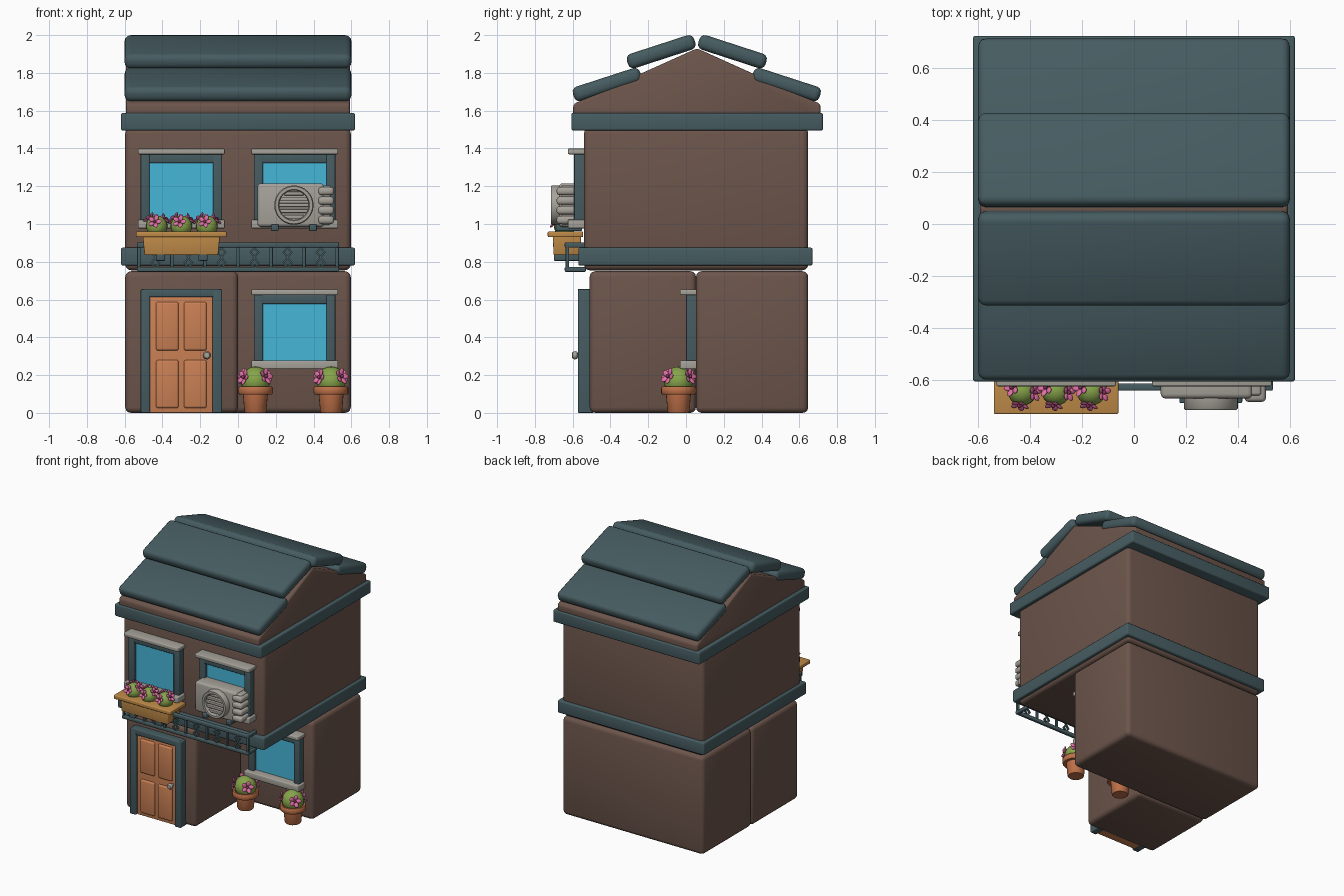
import bpy, bmesh, math
from mathutils import Vector, Matrix

if "Cube" in bpy.data.objects:
    bpy.data.objects.remove(bpy.data.objects["Cube"])


def mat(name, rgb):
    m = bpy.data.materials.new(name)
    lin = [(c / 255 / 12.92 if c < 10 else ((c / 255 + 0.055) / 1.055) ** 2.4) for c in rgb]
    m.diffuse_color = (*lin, 1)
    m.use_nodes = True
    m.node_tree.nodes["Principled BSDF"].inputs["Base Color"].default_value = m.diffuse_color
    return m


BROWN = mat("brown wall", (108, 85, 75))
TEAL = mat("dark slate trim", (70, 92, 97))
GREY = mat("warm grey", (166, 162, 154))
BLUE = mat("window blue", (70, 182, 216))
DOOR = mat("door orange", (202, 128, 84))
CLAY = mat("terracotta", (190, 112, 72))
WOOD = mat("planter wood", (190, 138, 72))
GREEN = mat("leaf green", (134, 164, 74))
PINK = mat("petal pink", (226, 112, 166))
MAGENTA = mat("flower centre", (150, 50, 95))


def finish(name, bm, material):
    me = bpy.data.meshes.new(name)
    bmesh.ops.recalc_face_normals(bm, faces=bm.faces)
    bm.to_mesh(me)
    bm.free()
    me.materials.append(material)
    ob = bpy.data.objects.new(name, me)
    bpy.context.collection.objects.link(ob)
    bpy.ops.object.select_all(action='DESELECT')
    bpy.context.view_layer.objects.active = ob
    ob.select_set(True)
    bpy.ops.object.shade_smooth_by_angle(angle=math.radians(40))
    return ob


def round_edges(bm, r, seg=3):
    if r:
        bmesh.ops.bevel(bm, geom=bm.edges[:], offset=r, segments=seg, profile=0.5,
                        affect='EDGES', clamp_overlap=True)


def box(name, x, y, z, material, r=0.006, tilt=0, taper=1):
    """Rounded box from (min, max) ranges; tilt about x, taper shrinks the base."""
    bm = bmesh.new()
    bmesh.ops.create_cube(bm, size=1)
    size = Vector((x[1] - x[0], y[1] - y[0], z[1] - z[0]))
    for v in bm.verts:
        k = taper if v.co.z < 0 else 1
        v.co = Vector((v.co.x * size.x * k, v.co.y * size.y * k, v.co.z * size.z))
    round_edges(bm, r)
    centre = Vector((sum(x) / 2, sum(y) / 2, sum(z) / 2))
    bm.transform(Matrix.Translation(centre) @ Matrix.Rotation(tilt, 4, 'X'))
    return finish(name, bm, material)


def lathe(name, profile, centre, material, axis_y=False, steps=24):
    """Spin (radius, height) points about z, or about -y for round wall fittings."""
    bm = bmesh.new()
    vs = [bm.verts.new((r, 0, h)) for r, h in profile]
    es = [bm.edges.new(p) for p in zip(vs, vs[1:])]
    bmesh.ops.spin(bm, geom=vs + es, cent=(0, 0, 0), axis=(0, 0, 1), angle=2 * math.pi, steps=steps)
    bmesh.ops.remove_doubles(bm, verts=bm.verts, dist=1e-5)
    rot = Matrix.Rotation(math.pi / 2, 4, 'X') if axis_y else Matrix()
    bm.transform(Matrix.Translation(centre) @ rot)
    return finish(name, bm, material)


def ball(bm, matrix, u=12, v=8):
    bmesh.ops.create_uvsphere(bm, u_segments=u, v_segments=v, radius=1, matrix=matrix)


def plant(name, centre, r, directions, size):
    """Leafy ball with five-petalled flowers facing the given directions."""
    c = Vector(centre)
    leaf, petal, heart = bmesh.new(), bmesh.new(), bmesh.new()
    ball(leaf, Matrix.Translation(c) @ Matrix.Scale(r, 4), 20, 12)
    for d in directions:
        d = Vector(d).normalized()
        face = Matrix.Translation(c + d * r * 1.03) @ d.to_track_quat('Z', 'Y').to_matrix().to_4x4()
        for i in range(5):
            m = face @ Matrix.Rotation(i * math.tau / 5, 4, 'Z') @ Matrix.Translation((size * 0.58, 0, 0.004))
            ball(petal, m @ Matrix.Rotation(-0.35, 4, 'Y') @ Matrix.Diagonal((size * .45, size * .34, .006, 1)), 10, 6)
        ball(heart, face @ Matrix.Translation((0, 0, .006)) @ Matrix.Scale(size * .22, 4), 8, 6)
    finish(name + "_leaves", leaf, GREEN)
    finish(name + "_petals", petal, PINK)
    finish(name + "_flower_centres", heart, MAGENTA)


# walls: L-shaped ground floor, full upper floor
box("ground_floor_back", (-.597, .597), (.053, .647), (0, .75), BROWN, .03, 0)
box("ground_floor_front", (-.597, 0), (-.51, .053), (0, .75), BROWN, .03)
box("upper_floor", (-.597, .597), (-.54, .647), (.755, 1.51), BROWN, .03)

# trim bands
box("floor_band", (-.62, .62), (-.57, .67), (.78, .875), TEAL, .01)
box("eaves_band", (-.62, .62), (-.607, .725), (1.495, 1.588), TEAL, .01)

# gable under the roof
bm = bmesh.new()
pts = [(-.597, 1.56), (-.597, 1.635), (.058, 1.93), (.713, 1.635), (.713, 1.56)]
f = bm.faces.new([bm.verts.new((-.593, y, z)) for y, z in pts])
ext = bmesh.ops.extrude_face_region(bm, geom=[f])
for v in ext["geom"]:
    if isinstance(v, bmesh.types.BMVert):
        v.co.x = .593
round_edges(bm, .015)
finish("gable", bm, BROWN)

# roof slabs, mirrored front to back
for side in (-1, 1):
    for k, (dy, z) in enumerate([(.475, 1.738), (.189, 1.912)]):
        y = .057 + side * dy
        box(f"roof_slab_{k}_{'back' if side > 0 else 'front'}", (-.6, .6), (y - .187, y + .187),
            (z - .04, z + .04), TEAL, .03, tilt=-side * math.radians(18))


# windows
def window(name, cx, wall, z0):
    for s in (-1, 1):
        xs = sorted((cx + s * .168, cx + s * .215))
        box(name + "_jamb", xs, (wall - .052, wall + .02), (z0 + .02, z0 + .40), TEAL)
    box(name + "_head", (cx - .2, cx + .2), (wall - .05, wall + .02), (z0 + .345, z0 + .40), TEAL)
    box(name + "_glass", (cx - .175, cx + .175), (wall - .025, wall + .01), (z0 + .02, z0 + .36), BLUE, 0)
    box(name + "_lintel", (cx - .23, cx + .23), (wall - .085, wall + .01), (z0 + .392, z0 + .422), GREY)
    box(name + "_sill", (cx - .23, cx + .23), (wall - .085, wall + .01), (z0, z0 + .046), GREY)


window("upper_left_window", -.3, -.54, .977)
window("upper_right_window", .3, -.54, .977)
window("lower_window", .3, .053, .232)

# door with four panels
for s in (-1, 1):
    xs = sorted((-.3 + s * .165, -.3 + s * .215))
    box("door_jamb", xs, (-.572, -.49), (0, .655), TEAL)
box("door_head", (-.5, -.1), (-.572, -.49), (.613, .657), TEAL)
box("door", (-.467, -.133), (-.552, -.49), (0, .617), DOOR, .004)
for cx in (-.374, -.226):
    for z0, z1 in ((.025, .28), (.33, .588)):
        box("door_panel", (cx - .06, cx + .06), (-.566, -.54), (z0, z1), DOOR, .012)
lathe("door_knob", [(0, 0), (.01, 0), (.01, .022), (.02, .027), (.022, .04), (.015, .052), (0, .054)],
      (-.165, -.55, .305), GREY, True, 16)

# balcony railing with diamond ornaments
for nm, z0, z1 in (("top_rail", .875, .903), ("bottom_rail", .747, .772)):
    box("railing_" + nm, (-.535, .535), (-.642, -.615), (z0, z1), TEAL)
    for s in (-1, 1):
        xs = sorted((s * .51, s * .535))
        box("railing_side_" + nm, xs, (-.635, -.53), (z0, z1), TEAL)
step = 1.05 / 6
for i in range(7):
    x = -.525 + i * step
    box("railing_post", (x - .009, x + .009), (-.637, -.619), (.76, .89), TEAL, .003)
for i in range(6):
    x = -.525 + (i + .5) * step
    bm = bmesh.new()
    for z in (.795, .85):
        ring = [[bm.verts.new((x + r * math.cos(a), y, z + r * 1.2 * math.sin(a)))
                 for a in [j * math.pi / 2 for j in range(4)]]
                for r, y in ((.027, -.635), (.027, -.621), (.015, -.621), (.015, -.635))]
        for a in range(4):
            for j in range(4):
                b, k = (a + 1) % 4, (j + 1) % 4
                bm.faces.new((ring[a][j], ring[a][k], ring[b][k], ring[b][j]))
    finish("railing_diamond", bm, TEAL)

# flower box on brackets
box("planter_rim", (-.54, -.06), (-.732, -.545), (.93, .96), WOOD, .006)
box("planter_body", (-.505, -.095), (-.705, -.555), (.835, .94), WOOD, .006, taper=.95)
for x in (-.41, -.185):
    box("planter_bracket", (x - .024, x + .024), (-.70, -.56), (.805, .845), TEAL)
for i, x in enumerate((-.43, -.3, -.165)):
    plant(f"planter_plant_{i}", (x, -.642, .988), .057,
          [(-.15, -.8, .35), (.75, -.1, .6), (-.65, .2, .75), (.1, .8, .5)], .037)

# flower pots
pot = [(0, 0), (.053, 0), (.058, .008), (.066, .098), (.087, .098), (.092, .105), (.092, .132),
       (.087, .139), (.075, .139), (.072, .125), (0, .125)]
for i, x in enumerate((.092, .493)):
    lathe(f"flower_pot_{i}", pot, (x, -.04, 0), CLAY)
    plant(f"pot_plant_{i}", (x, -.04, .168), .077,
          [(-.75, -.6, .25), (.65, -.65, .3), (.6, .75, .3), (-.7, .6, .3)], .045)

# air conditioner
box("cooler_body", (.103, .455), (-.672, -.55), (.985, 1.215), GREY, .018)
box("cooler_end", (.44, .49), (-.66, -.56), (.995, 1.205), GREY, .01)
for i in range(4):
    z = 1.0 + i * .051
    box("cooler_fin", (.425, .508), (-.685, -.57), (z, z + .043), GREY, .016)
lathe("cooler_fan_ring", [(.078, 0), (.104, 0), (.104, .05), (.099, .056), (.083, .056), (.078, .05), (.078, 0)],
      (.296, -.66, 1.1), GREY, True, 32)
for i in range(-2, 3):
    z = 1.1 + i * .031
    h = math.sqrt(.082 ** 2 - (i * .031) ** 2)
    box("cooler_slat", (.296 - h, .296 + h), (-.70, -.665), (z - .01, z + .01), GREY, .004)
for x in (.195, .397):
    box("cooler_bracket", (x - .02, x + .02), (-.69, -.55), (.963, .998), TEAL)
